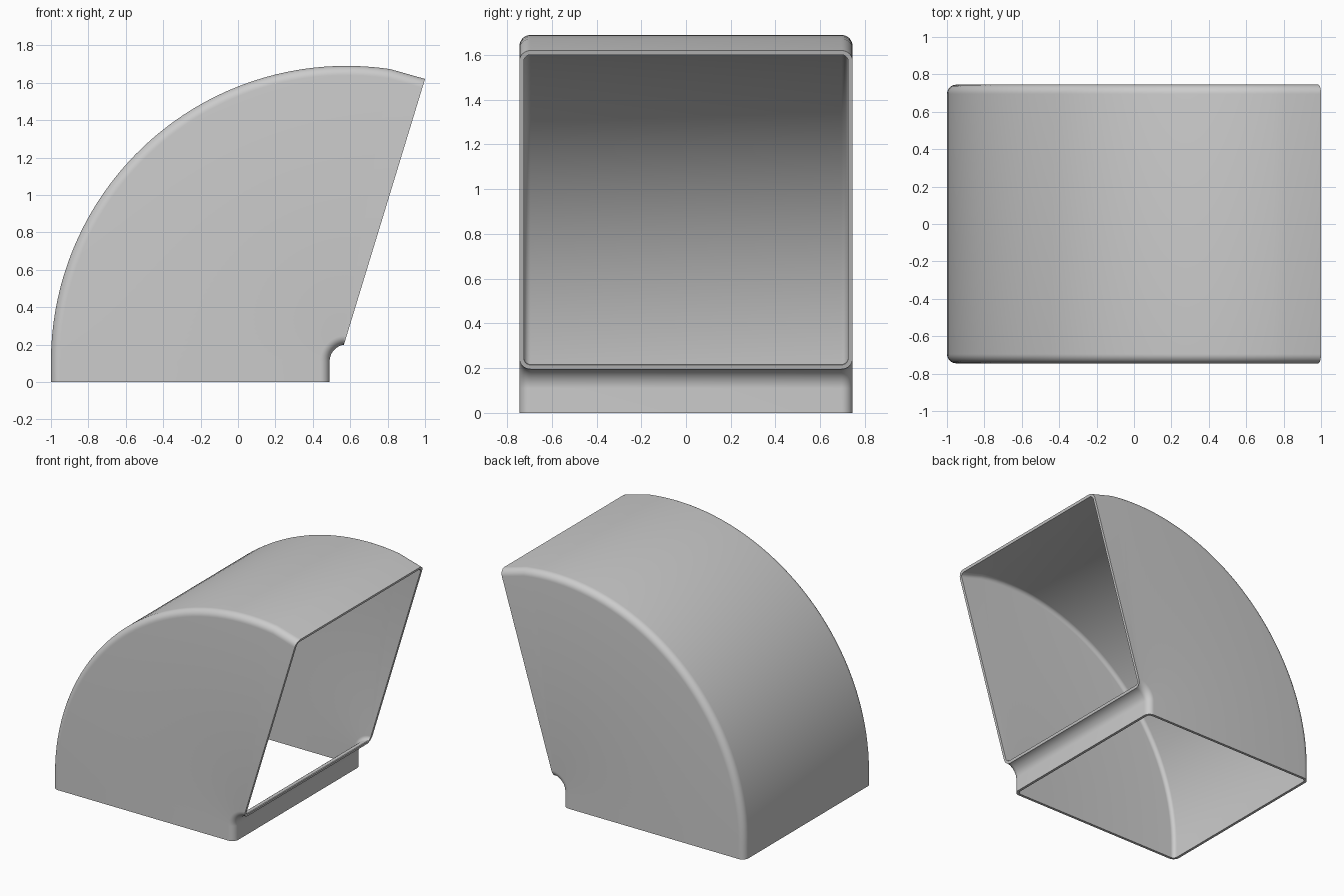
import bpy, bmesh
from math import sin, cos, pi, radians
from mathutils import Vector

cube = bpy.data.objects.get("Cube")
if cube:
    bpy.data.objects.remove(cube, do_unlink=True)

HALF_WIDTH = 0.745
WALL = 0.02
CORNER = 0.05
CORNER_STEPS = 8
BEND_STEPS = 40
CENTRE = Vector((0.58, 0, 0.11))
R_IN, R_OUT = 0.09, 1.58


def on_arc(radius, degrees):
    a = radians(degrees)
    return CENTRE + radius * Vector((cos(a), 0, sin(a)))


# Stations along the duct: (throat point, heel point)
stations = [(Vector((0.49, 0, 0)), Vector((-1, 0, 0)))]
for i in range(BEND_STEPS + 1):
    t = i / BEND_STEPS
    stations.append((on_arc(R_IN, 180 - 79 * t), on_arc(R_OUT, 180 - 98.5 * t)))
stations.append((Vector((0.565, 0, 0.195)), Vector((1, 0, 1.62))))


def section(bm, throat, heel, inset):
    """Rounded rectangle spanning throat to heel, shrunk by inset."""
    mid = (throat + heel) / 2
    along = (heel - throat).normalized()
    half_u = (heel - throat).length / 2 - inset
    half_v = HALF_WIDTH - inset
    r = CORNER - inset
    ring = []
    for quarter, (su, sv) in enumerate(((1, 1), (-1, 1), (-1, -1), (1, -1))):
        for k in range(CORNER_STEPS + 1):
            a = (quarter + k / CORNER_STEPS) * pi / 2
            u = su * (half_u - r) + r * cos(a)
            v = sv * (half_v - r) + r * sin(a)
            ring.append(bm.verts.new(mid + along * u + Vector((0, v, 0))))
    return ring


def bridge(bm, a, b):
    for i in range(len(a)):
        j = (i + 1) % len(a)
        bm.faces.new((a[i], a[j], b[j], b[i]))


# Hollow elbow: outer skin, inner skin, and a rim at each mouth
bm = bmesh.new()
outer = [section(bm, p, q, 0) for p, q in stations]
inner = [section(bm, p, q, WALL) for p, q in stations]
for skin in (outer, inner):
    for a, b in zip(skin, skin[1:]):
        bridge(bm, a, b)
for end in (0, -1):
    bridge(bm, outer[end], inner[end])
bmesh.ops.recalc_face_normals(bm, faces=bm.faces)

mesh = bpy.data.meshes.new("duct_elbow")
bm.to_mesh(mesh)
bm.free()
duct = bpy.data.objects.new("duct_elbow", mesh)
bpy.context.collection.objects.link(duct)

# Plain grey sheet metal
grey = bpy.data.materials.new("light_grey")
grey.use_nodes = True
colour = (0.6, 0.6, 0.6, 1)
grey.diffuse_color = colour
grey.node_tree.nodes["Principled BSDF"].inputs["Base Color"].default_value = colour
mesh.materials.append(grey)

bpy.ops.object.select_all(action="DESELECT")
duct.select_set(True)
bpy.context.view_layer.objects.active = duct
bpy.ops.object.shade_smooth_by_angle(angle=radians(35))
